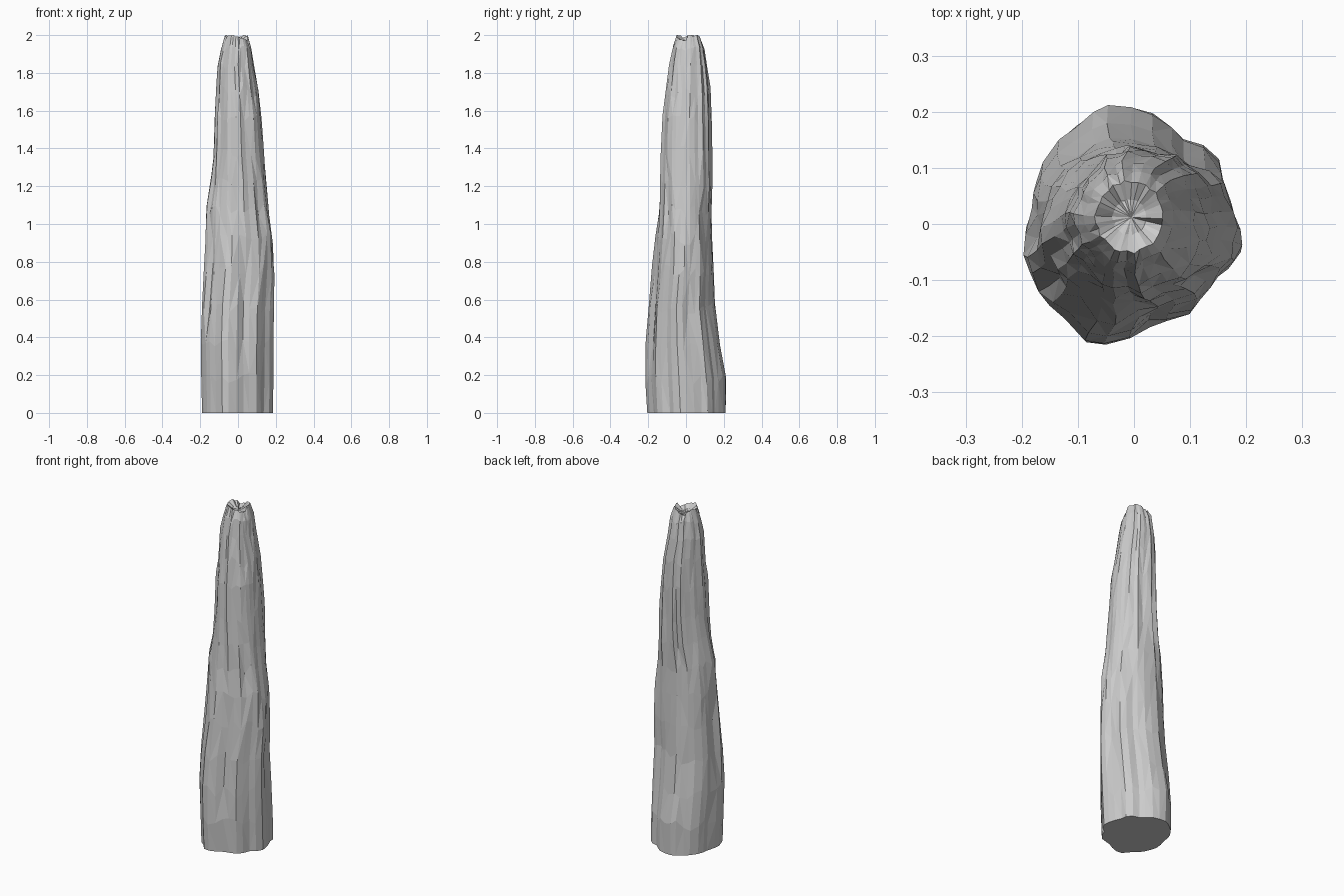
import bpy, bmesh, math, random

if "Cube" in bpy.data.objects:
    bpy.data.objects.remove(bpy.data.objects["Cube"])

random.seed(11)
N = 32

# ground outline of the trunk, counter-clockwise from the right
BASE = [(.195, -.04), (.19, .02), (.165, .07), (.17, .10), (.155, .12), (.09, .14),
        (.06, .175), (-.03, .215), (-.10, .18), (-.165, .11), (-.197, -.03),
        (-.19, -.10), (-.07, -.215), (-.02, -.215), (.05, -.165), (.085, -.17),
        (.125, -.15), (.14, -.10), (.16, -.085)]

# height, then left, right, front and back limits of the trunk
LEVELS = [(0, -.19, .185, -.205, .21), (.18, -.195, .187, -.215, .212),
          (.36, -.197, .188, -.213, .18), (.55, -.19, .19, -.20, .153),
          (.75, -.18, .193, -.18, .147), (.92, -.173, .185, -.162, .138),
          (1.08, -.167, .165, -.143, .135), (1.22, -.142, .15, -.137, .14),
          (1.38, -.13, .137, -.134, .14), (1.55, -.123, .125, -.124, .137),
          (1.70, -.115, .108, -.11, .13), (1.84, -.108, .083, -.09, .113),
          (1.93, -.09, .07, -.073, .098)]


def outline_radius(a):
    """Distance from the axis to the base outline in direction a."""
    dx, dy = math.cos(a), math.sin(a)
    for (x0, y0), (x1, y1) in zip(BASE, BASE[1:] + BASE[:1]):
        ex, ey = x1 - x0, y1 - y0
        den = dx * ey - dy * ex
        if abs(den) < 1e-9:
            continue
        t = (x0 * ey - y0 * ex) / den
        u = (x0 * dy - y0 * dx) / den
        if t > 0 and -1e-6 <= u <= 1 + 1e-6:
            return t
    return .19


def fit(points, lo_x, hi_x, lo_y, hi_y):
    """Stretch a ring to the given limits."""
    xs, ys = [p[0] for p in points], [p[1] for p in points]
    sx = (hi_x - lo_x) / (max(xs) - min(xs))
    sy = (hi_y - lo_y) / (max(ys) - min(ys))
    return [(lo_x + (x - min(xs)) * sx, lo_y + (y - min(ys)) * sy) for x, y in points]


# bark ridges differ between the lower and upper halves
angles = [2 * math.pi * (i + random.uniform(-.2, .2)) / N for i in range(N)]
lower = [random.uniform(-.02, .03) for _ in range(N)]
upper = [random.uniform(-.06, .05) for _ in range(N)]
grooves = {i: (random.uniform(.15, 1.1), random.uniform(.5, .8), random.uniform(.06, .11))
           for i in range(1, N, 3)}

bm = bmesh.new()
rings = []
for k, (z, *limits) in enumerate(LEVELS):
    blend = min(1, max(0, (z - .6) / .7))
    pts = []
    for i, a in enumerate(angles):
        r = outline_radius(a) / .19 * (1 - blend) + blend
        r *= 1 + lower[i] * (1 - blend) + upper[i] * blend
        if i in grooves:
            start, length, depth = grooves[i]
            t = (z - start) / length
            if 0 < t < 1:
                r *= 1 - depth * math.sin(math.pi * t)
        r *= 1 + random.uniform(-.012, .012)
        tw = a + .12 * math.sin(z * 3.0) * blend
        pts.append((r * math.cos(tw), r * math.sin(tw)))
    ring = []
    for x, y in fit(pts, *limits):
        dz = 0 if k == 0 else random.uniform(-.035, .035) * (.5 if k > 10 else 1)
        ring.append(bm.verts.new((x, y, z + dz)))
    rings.append(ring)


# splintered crown: raised rim, then a shallow hollow
def crown_ring(scale, height):
    ring = []
    for i, v in enumerate(rings[12]):
        cx, cy = -.008, .012
        ring.append(bm.verts.new((cx + (v.co.x - cx) * scale,
                                  cy + (v.co.y - cy) * scale, height(i))))
    rings.append(ring)


chip = [.0, .004, .0, .008, .022, .03, .01, .0, .006, .012, .003, .0, .008,
        .014, .024, .028]
crown_ring(.76, lambda i: 2 - chip[i // 2])
crown_ring(.38, lambda i: 1.975 - chip[i // 2] * .6)

for a, b in zip(rings, rings[1:]):
    for i in range(N):
        j = (i + 1) % N
        if random.random() < .5:
            bm.faces.new((a[i], a[j], b[j]))
            bm.faces.new((a[i], b[j], b[i]))
        else:
            bm.faces.new((a[i], a[j], b[i]))
            bm.faces.new((a[j], b[j], b[i]))
bm.faces.new(list(reversed(rings[0])))
hub = bm.verts.new((-.005, .012, 1.965))
for i in range(N):
    bm.faces.new((rings[-1][i], rings[-1][(i + 1) % N], hub))

bmesh.ops.recalc_face_normals(bm, faces=bm.faces)
mesh = bpy.data.meshes.new("broken_trunk")
bm.to_mesh(mesh)
bm.free()
trunk = bpy.data.objects.new("broken_trunk", mesh)
bpy.context.collection.objects.link(trunk)
